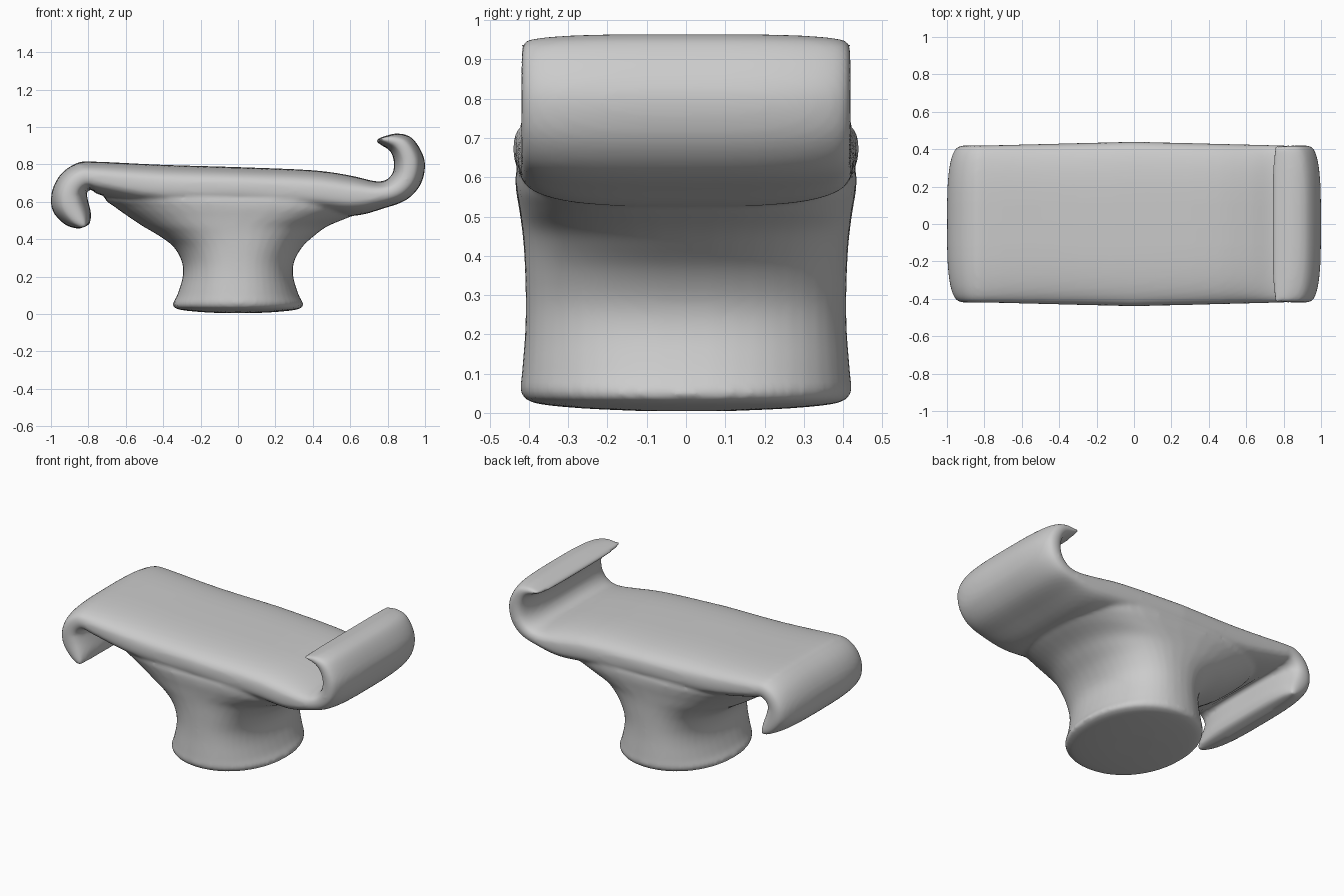
import bpy, bmesh
from math import cos, sin, pi
from mathutils import Vector

if "Cube" in bpy.data.objects:
    bpy.data.objects.remove(bpy.data.objects["Cube"])

SEG = 48


def spow(v, n):
    return (abs(v) ** (2 / n)) * (1 if v >= 0 else -1)


def loft(name, rings):
    """Skin a list of closed rings and cap both ends."""
    bm = bmesh.new()
    loops = [[bm.verts.new(p) for p in ring] for ring in rings]
    for a, b in zip(loops, loops[1:]):
        for i in range(SEG):
            j = (i + 1) % SEG
            bm.faces.new((a[i], a[j], b[j], b[i]))
    bm.faces.new(loops[0])
    bm.faces.new(loops[-1])
    bmesh.ops.recalc_face_normals(bm, faces=bm.faces)
    me = bpy.data.meshes.new(name)
    bm.to_mesh(me)
    bm.free()
    ob = bpy.data.objects.new(name, me)
    bpy.context.collection.objects.link(ob)
    return ob


def refine(rows, steps=4):
    """Catmull-Rom interpolation between stations."""
    out = []
    for i in range(len(rows) - 1):
        q = [Vector(rows[max(0, min(len(rows) - 1, i + k))]) for k in (-1, 0, 1, 2)]
        for s in range(steps):
            t = s / steps
            out.append(0.5 * (2 * q[1] + (q[2] - q[0]) * t
                              + (2 * q[0] - 5 * q[1] + 4 * q[2] - q[3]) * t ** 2
                              + (3 * q[1] - q[0] - 3 * q[2] + q[3]) * t ** 3))
    return out + [Vector(rows[-1])]


# Scrolled seat: upper x, z and lower x, z at each station
stations = [
    (-.85, .455, -.795, .475), (-.92, .475, -.785, .53), (-.985, .54, -.80, .60),
    (-1.0, .61, -.81, .645), (-.985, .685, -.80, .662), (-.94, .755, -.785, .665),
    (-.87, .802, -.77, .66), (-.79, .815, -.73, .635), (-.4, .797, -.42, .57),
    (0, .785, 0, .56), (.4, .768, .4, .54), (.6, .74, .62, .525),
    (.73, .71, .78, .565), (.79, .715, .90, .61), (.825, .75, .975, .69),
    (.835, .80, 1.0, .79), (.825, .85, .98, .87), (.805, .88, .925, .945),
    (.77, .90, .85, .965), (.745, .918, .79, .952), (.74, .925, .752, .94)]
rings = []
for ux, uz, lx, lz in refine(stations):
    up, low = Vector((ux, 0, uz)), Vector((lx, 0, lz))
    mid, half = (up + low) / 2, (up - low) / 2
    w = .42 + .02 * max(0, 1 - abs(mid.x) / .8)
    rings.append([mid + half * spow(sin(a), 3) + Vector((0, w * spow(cos(a), 3.2), 0))
                  for a in (2 * pi * i / SEG for i in range(SEG))])
seat = loft("seat_with_pedestal", rings)

# Pedestal: z, left x, right x, half depth, squareness
levels = [
    (.005, -.10, .10, .12, 2.1), (.012, -.22, .22, .27, 2.1), (.025, -.32, .32, .385, 2.1),
    (.05, -.35, .35, .42, 2.1), (.10, -.325, .325, .418, 2.2), (.20, -.295, .295, .41, 2.3),
    (.28, -.30, .30, .408, 2.3), (.36, -.345, .345, .41, 2.3), (.42, -.425, .41, .413, 2.3),
    (.47, -.51, .48, .418, 2.4), (.52, -.585, .60, .425, 2.6), (.57, -.655, .70, .433, 2.8),
    (.62, -.71, .70, .43, 3), (.67, -.6, .6, .38, 3)]
rings = []
for z, x0, x1, d, n in refine(levels):
    rings.append([((x0 + x1) / 2 + (x1 - x0) / 2 * spow(cos(a), n), d * spow(sin(a), n), z)
                  for a in (2 * pi * i / SEG for i in range(SEG))])
pedestal = loft("pedestal", rings)

# Fuse both parts into one smooth skin
bpy.ops.object.select_all(action='DESELECT')
pedestal.select_set(True)
seat.select_set(True)
bpy.context.view_layer.objects.active = seat
bpy.ops.object.join()
rm = seat.modifiers.new("fuse", 'REMESH')
rm.mode = 'VOXEL'
rm.voxel_size = .012
rm.use_smooth_shade = True
sm = seat.modifiers.new("blend", 'SMOOTH')
sm.factor = .5
sm.iterations = 6
